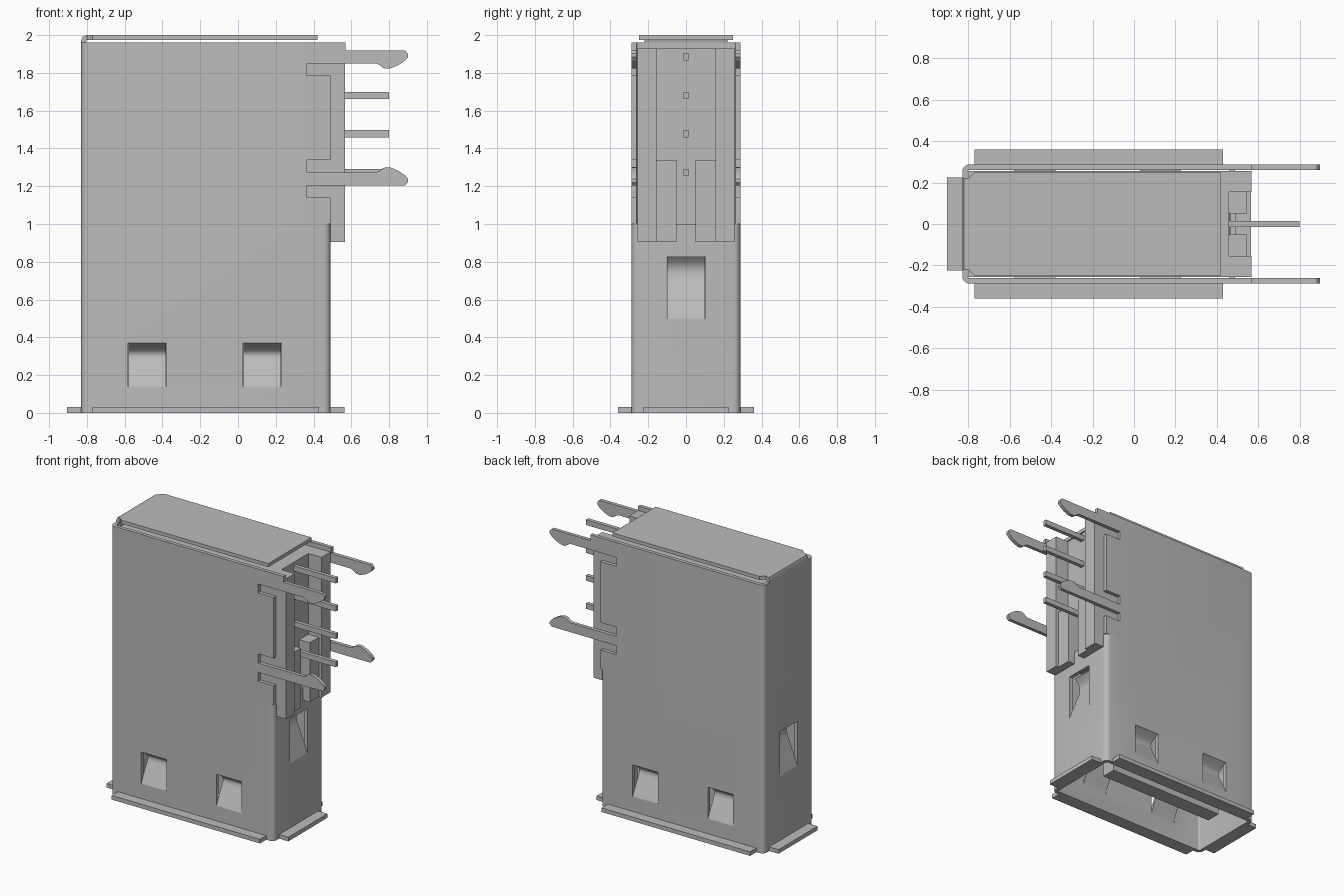
import bpy, bmesh, math
from mathutils import Vector

cube = bpy.data.objects.get("Cube")
if cube:
    bpy.data.objects.remove(cube, do_unlink=True)

grey = bpy.data.materials.new("plain_grey")
grey.use_nodes = True
grey.diffuse_color = (0.5, 0.5, 0.5, 1)
grey.node_tree.nodes["Principled BSDF"].inputs["Base Color"].default_value = (0.5, 0.5, 0.5, 1)


def finish(name, bm, smooth=False):
    bmesh.ops.recalc_face_normals(bm, faces=bm.faces[:])
    mesh = bpy.data.meshes.new(name)
    bm.to_mesh(mesh)
    bm.free()
    mesh.materials.append(grey)
    ob = bpy.data.objects.new(name, mesh)
    bpy.context.collection.objects.link(ob)
    if smooth:
        shade(ob)
    return ob


def shade(ob):
    bpy.ops.object.select_all(action='DESELECT')
    ob.select_set(True)
    bpy.context.view_layer.objects.active = ob
    bpy.ops.object.shade_smooth_by_angle(angle=math.radians(35))


def add_box(bm, x0, x1, y0, y1, z0, z1):
    vs = bmesh.ops.create_cube(bm, size=1)["verts"]
    for v in vs:
        v.co = ((x0 + x1) / 2 + v.co.x * (x1 - x0),
                (y0 + y1) / 2 + v.co.y * (y1 - y0),
                (z0 + z1) / 2 + v.co.z * (z1 - z0))


def boxes(name, *dims):
    bm = bmesh.new()
    for d in dims:
        add_box(bm, *d)
    return finish(name, bm)


def prism(name, outline, place, lo, hi, smooth=False):
    """Extrude a 2D outline between lo and hi; place(u, v, w) gives the 3D point."""
    bm = bmesh.new()
    a = [bm.verts.new(place(u, v, lo)) for u, v in outline]
    b = [bm.verts.new(place(u, v, hi)) for u, v in outline]
    n = len(a)
    bm.faces.new(a)
    bm.faces.new(b)
    for i in range(n):
        j = (i + 1) % n
        bm.faces.new((a[i], a[j], b[j], b[i]))
    return finish(name, bm, smooth)


def rounded(x0, x1, y0, y1, r, steps=5):
    pts = []
    for cx, cy, start in ((x1 - r, y1 - r, 0), (x0 + r, y1 - r, 90),
                          (x0 + r, y0 + r, 180), (x1 - r, y0 + r, 270)):
        for i in range(steps + 1):
            t = math.radians(start + 90 * i / steps)
            pts.append((cx + r * math.cos(t), cy + r * math.sin(t)))
    return pts


X0, X1, Y, T = -0.83, 0.49, 0.288, 0.026

# Metal shell: an open tube with rounded corners
bm = bmesh.new()
rings = []
for pts in (rounded(X0, X1, -Y, Y, 0.035),
            rounded(X0 + T, X1 - T, -Y + T, Y - T, 0.012)):
    for z in (0, 1.96):
        rings.append([bm.verts.new((x, y, z)) for x, y in pts])
n = len(rings[0])
for p, q in ((0, 1), (2, 3), (0, 2), (1, 3)):
    for i in range(n):
        j = (i + 1) % n
        bm.faces.new((rings[p][i], rings[p][j], rings[q][j], rings[q][i]))
shell = finish("shell", bm)

# Openings: the upper end and the spring windows
SPRING_X = (-0.48, 0.128)
bm = bmesh.new()
add_box(bm, 0.36, 0.7, -0.5, 0.5, 1.0, 2.1)
for s in (-1, 1):
    for cx in SPRING_X:
        add_box(bm, cx - 0.102, cx + 0.102, min(s * 0.2, s * 0.4), max(s * 0.2, s * 0.4), 0.14, 0.37)
add_box(bm, X1 - 0.1, X1 + 0.1, -0.102, 0.102, 0.5, 0.825)
add_box(bm, X0 - 0.1, X0 + 0.1, -0.102, 0.102, 0.5, 0.825)
cutter = finish("window_cutter", bm)
cutter.hide_render = True
mod = shell.modifiers.new("windows", 'BOOLEAN')
mod.operation = 'DIFFERENCE'
mod.solver = 'EXACT'
mod.object = cutter
bpy.context.view_layer.update()
cut_mesh = bpy.data.meshes.new_from_object(shell.evaluated_get(bpy.context.evaluated_depsgraph_get()))
shell.modifiers.clear()
shell.data = cut_mesh
bpy.data.objects.remove(cutter, do_unlink=True)
shade(shell)


# Bent springs inside the windows: (height, depth) profiles
def spring(name, prof, place):
    outline = prof + [(z, d + 0.02) for z, d in reversed(prof)]
    prism(name, outline, place, -0.1, 0.1, True)


wide = [(0.14, 0), (0.2, 0.026), (0.28, 0.068), (0.30, 0.076), (0.315, 0.075),
        (0.33, 0.064), (0.35, 0.035), (0.37, 0.005)]
narrow = [(0.5, 0), (0.58, 0.028), (0.70, 0.078), (0.735, 0.088), (0.765, 0.088),
          (0.795, 0.075), (0.825, 0.045)]
for side, s in (("front", -1), ("back", 1)):
    for k, cx in enumerate(SPRING_X):
        spring(f"{side}_spring_{k + 1}", wide, lambda z, d, w: (cx + w, s * (Y - d), z))
spring("end_spring_1", narrow, lambda z, d, w: (X1 - d, w, z))
spring("end_spring_2", narrow, lambda z, d, w: (X0 + d, w, z))

# Slotted wall ends with the hooked mounting legs
hook = [(0.73, 0), (0.75, 0.008), (0.765, 0.022), (0.785, 0.028), (0.81, 0.025),
        (0.85, 0.008), (0.885, -0.016), (0.9, -0.034), (0.9, -0.052), (0.885, -0.068)]
lower = [(x, 1.273 + h) for x, h in reversed(hook)]
upper = [(x, 1.85 - h) for x, h in hook]
wall = ([(0.36, 1.0), (X1, 1.0), (X1, 1.14), (0.365, 1.14), (0.365, 1.205)] + lower
        + [(0.365, 1.273), (0.365, 1.34), (X1, 1.34), (X1, 1.785), (0.365, 1.785), (0.365, 1.85)]
        + upper + [(0.57, 1.918), (0.57, 1.96), (0.36, 1.96)])
for side, s in (("front", -1), ("back", 1)):
    prism(f"{side}_leg_wall", wall, lambda x, z, y: (x, s * y, z), Y - T, Y)

# Flared lips around the mouth
boxes("mouth_lips",
      (-0.77, 0.43, -0.36, -Y + 0.01, 0, 0.03), (-0.77, 0.43, Y - 0.01, 0.36, 0, 0.03),
      (-0.905, X0 + 0.01, -0.225, 0.225, 0, 0.03), (X1 - 0.01, 0.565, -0.225, 0.225, 0, 0.03))

# Folded top cover and its bend
cover = [(-0.8, -0.22), (-0.77, -0.25), (0.42, -0.25), (0.42, 0.25), (-0.77, 0.25), (-0.8, 0.22)]
prism("top_cover", cover, lambda x, y, z: (x, y, z), 1.974, 2.0)
bend = [(X0, 1.95), (X0, 1.972), (-0.822, 1.992), (-0.8, 2.0), (-0.8, 1.974), (-0.804, 1.968), (-0.804, 1.95)]
prism("cover_bend", bend, lambda x, z, y: (x, y, z), -0.22, 0.22, True)

# Insulator: body, columns, inner blocks and tongue
boxes("insulator_body", (-0.8, 0.46, -0.255, 0.255, 1.0, 1.93))
boxes("insulator_columns",
      *[(0.458, 0.567, min(s * 0.155, s * 0.257), max(s * 0.155, s * 0.257), 0.905, 1.93) for s in (-1, 1)])
boxes("insulator_blocks",
      *[(0.458, 0.545, min(s * 0.05, s * 0.156), max(s * 0.05, s * 0.156), 0.905, 1.34) for s in (-1, 1)])
boxes("tongue", (-0.64, 0.30, 0.03, 0.14, 0.05, 1.01))

# Contact strips and solder pins
boxes("contact_strips", *[(x - 0.04, x + 0.04, 0.015, 0.032, 0.12, 1.01) for x in (-0.52, -0.28, -0.06, 0.18)])
boxes("solder_pins", *[(0.44, 0.8, -0.014, 0.014, z - 0.019, z + 0.019) for z in (1.273, 1.478, 1.68, 1.885)])
